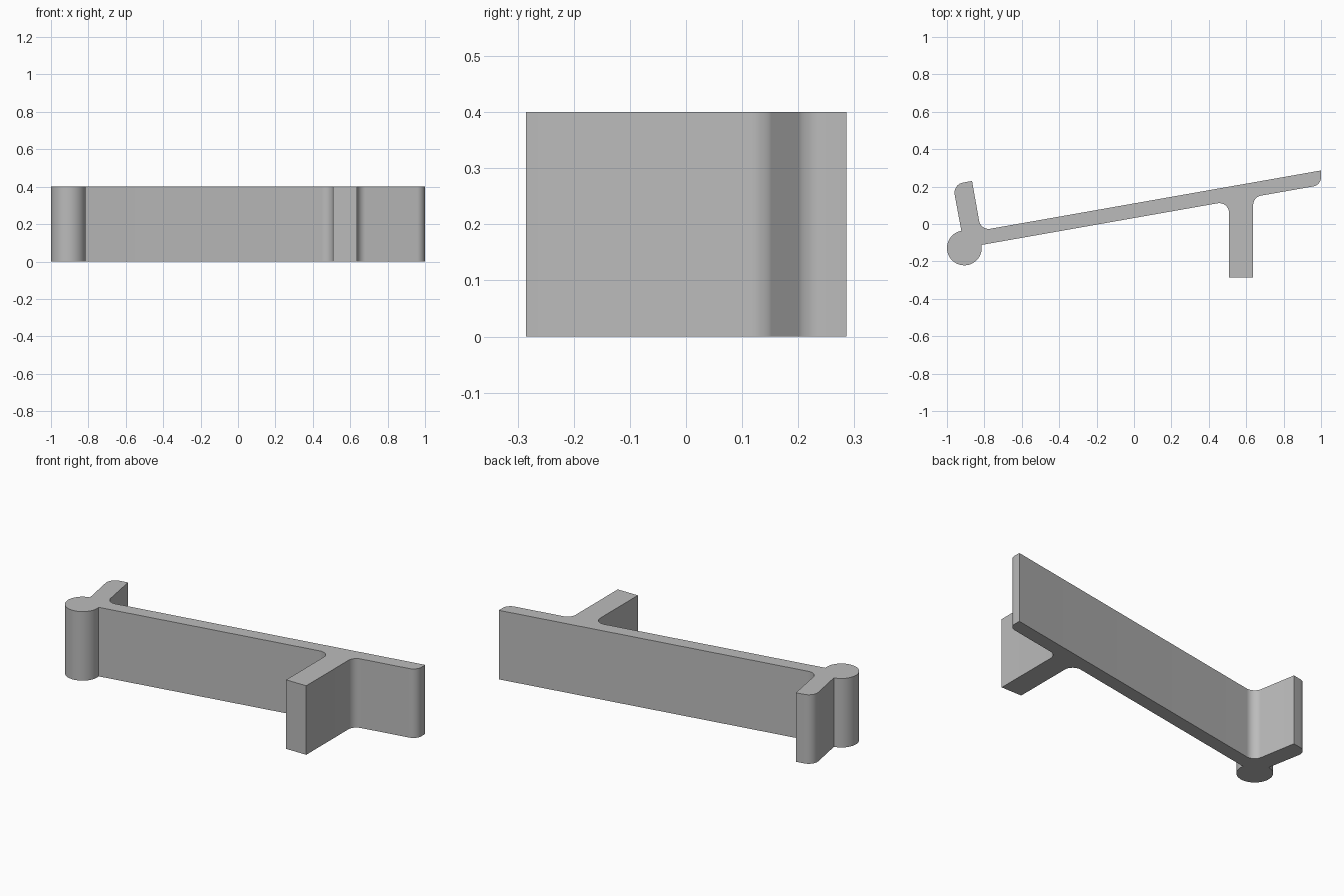
import bpy, bmesh, math
from mathutils import Vector

if "Cube" in bpy.data.objects:
    bpy.data.objects.remove(bpy.data.objects["Cube"])

HEIGHT = 0.4
SLOPE = math.tan(math.radians(10))


def upper(x):
    return 0.11 + SLOPE * x


def lower(x):
    return 0.032 + SLOPE * x


def fillet(prev, corner, nxt, r, steps=10):
    """Points of the arc that rounds a corner."""
    p, c, n = Vector(prev), Vector(corner), Vector(nxt)
    a, b = (p - c).normalized(), (n - c).normalized()
    half = a.angle(b) / 2
    centre = c + (a + b).normalized() * (r / math.sin(half))
    t = r / math.tan(half)
    start, end = c + a * t - centre, c + b * t - centre
    sweep = start.angle(end)
    return [centre + (start * math.sin((1 - i / steps) * sweep)
                      + end * math.sin(i / steps * sweep)) / math.sin(sweep)
            for i in range(steps + 1)]


# Corners of the plan outline with rounding radius, counter-clockwise from the bead
corners = [
    ((0.508, lower(0.508)), 0.052),    # post, inner side
    ((0.508, -0.285), 0),
    ((0.637, -0.285), 0),
    ((0.637, lower(0.637)), 0.052),    # post, outer side
    ((1.0, lower(1.0)), 0.05),         # rounded tip
    ((1.0, upper(1.0)), 0),
    ((-0.819, upper(-0.819)), 0.052),  # hook root
    ((-0.866, 0.230), 0),
    ((-0.969, 0.212), 0.055),          # rounded hook end
]

# Round bead at the end of the arm
bead_centre, bead_radius, bead_steps = Vector((-0.907, -0.128)), 0.093, 48
bead = []
for i in range(bead_steps + 1):
    a = math.radians(100 + 270 * i / bead_steps)
    bead.append(bead_centre + bead_radius * Vector((math.cos(a), math.sin(a))))

outline = list(bead)
path = [bead[-1]] + [c for c, r in corners] + [bead[0]]
for i, (c, r) in enumerate(corners):
    outline += fillet(path[i], c, path[i + 2], r) if r else [Vector(c)]

# Extrude the outline upwards
bm = bmesh.new()
base = bm.faces.new([bm.verts.new((p.x, p.y, 0)) for p in outline])
top = bmesh.ops.extrude_face_region(bm, geom=[base], use_keep_orig=True)
bmesh.ops.translate(bm, vec=(0, 0, HEIGHT),
                    verts=[g for g in top["geom"] if isinstance(g, bmesh.types.BMVert)])
bmesh.ops.recalc_face_normals(bm, faces=bm.faces)
caps = [f for f in bm.faces if len(f.verts) > 4]
bmesh.ops.triangulate(bm, faces=caps)
mesh = bpy.data.meshes.new("bracket_profile")
bm.to_mesh(mesh)
bm.free()

bracket = bpy.data.objects.new("bracket_profile", mesh)
bpy.context.collection.objects.link(bracket)

# Plain grey material
grey = bpy.data.materials.new("plain_grey")
grey.use_nodes = True
colour = (0.5, 0.5, 0.5, 1)
grey.diffuse_color = colour
grey.node_tree.nodes["Principled BSDF"].inputs["Base Color"].default_value = colour
mesh.materials.append(grey)

# Smooth the rounded walls, keep the corners sharp
bpy.ops.object.select_all(action="DESELECT")
bracket.select_set(True)
bpy.context.view_layer.objects.active = bracket
bpy.ops.object.shade_smooth_by_angle(angle=math.radians(30))
